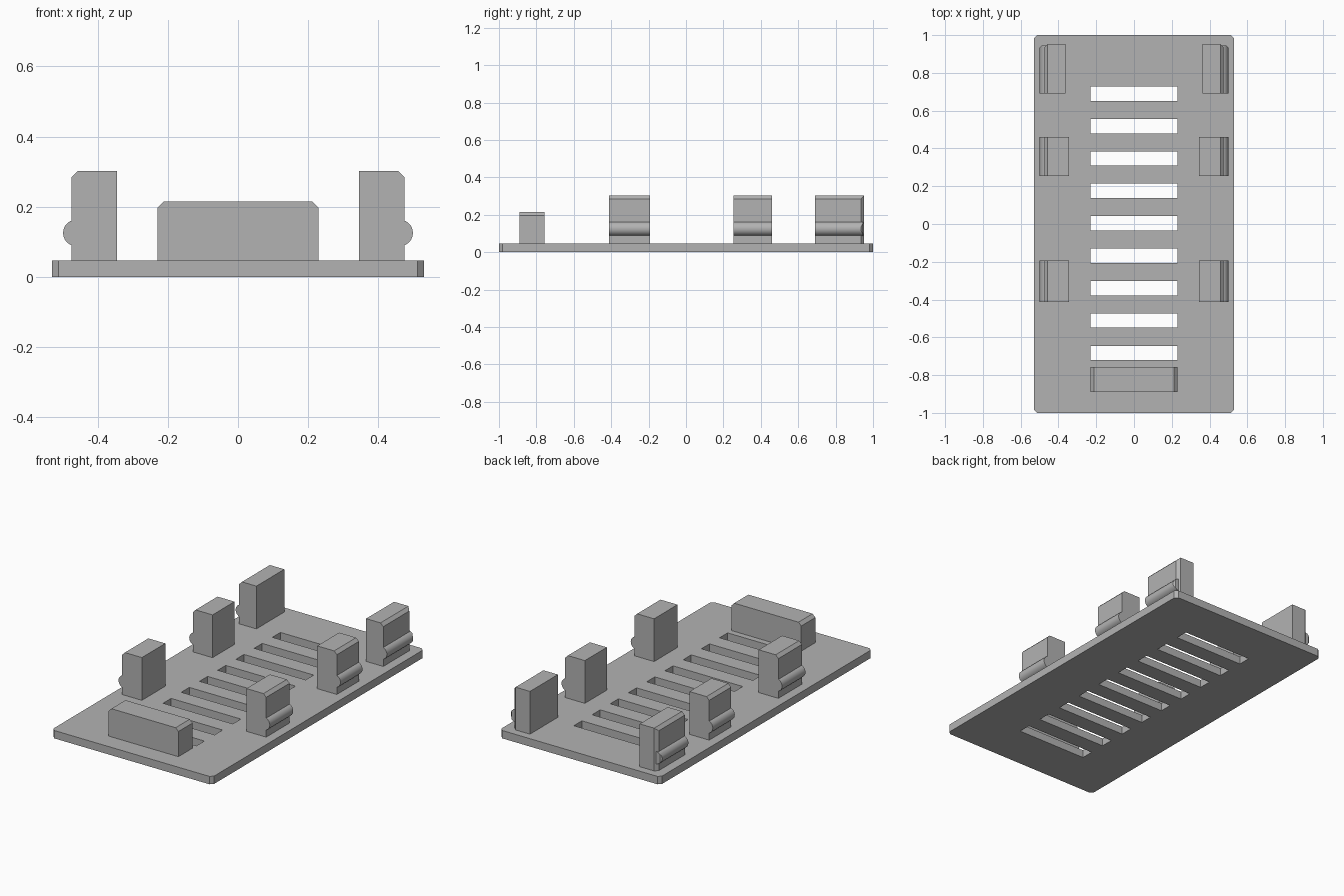
import bpy, bmesh, math
from mathutils import Vector

if "Cube" in bpy.data.objects:
    bpy.data.objects.remove(bpy.data.objects["Cube"])

grey = bpy.data.materials.new("plain grey")
grey.use_nodes = True
grey.diffuse_color = (0.45, 0.45, 0.45, 1)
grey.node_tree.nodes["Principled BSDF"].inputs["Base Color"].default_value = (0.45, 0.45, 0.45, 1)

BASE_TOP = 0.047
CHAMFER = 0.018


def prism(name, outline, offset, depth, cut=None):
    """Extrude a closed outline of 3D points; cut = (point, normal) trims one corner."""
    bm = bmesh.new()
    face = bm.faces.new([bm.verts.new(p) for p in outline])
    out = bmesh.ops.extrude_face_region(bm, geom=[face])
    moved = [v for v in out["geom"] if isinstance(v, bmesh.types.BMVert)]
    bmesh.ops.translate(bm, verts=moved, vec=Vector(offset) * depth)
    if cut:
        geom = bm.verts[:] + bm.edges[:] + bm.faces[:]
        bmesh.ops.bisect_plane(bm, geom=geom, plane_co=cut[0], plane_no=cut[1], clear_outer=True)
        bmesh.ops.holes_fill(bm, edges=[e for e in bm.edges if e.is_boundary])
    bmesh.ops.recalc_face_normals(bm, faces=bm.faces)
    mesh = bpy.data.meshes.new(name)
    bm.to_mesh(mesh)
    bm.free()
    mesh.materials.append(grey)
    obj = bpy.data.objects.new(name, mesh)
    bpy.context.collection.objects.link(obj)
    return obj


def activate(obj):
    bpy.ops.object.select_all(action="DESELECT")
    obj.select_set(True)
    bpy.context.view_layer.objects.active = obj


# Base plate with clipped corners
w, l, c = 0.53, 1.0, CHAMFER
quarter = [(w, l - c), (w - c, l)]
corners = quarter + [(-x, y) for x, y in reversed(quarter)]
corners += [(-x, -y) for x, y in corners]
plate = prism("base_plate", [(x, y, 0) for x, y in corners], (0, 0, 1), BASE_TOP)

# Row of vent slots cut through the plate
for i in range(9):
    y = 0.69 - i * 0.1716
    rect = [(-0.23, y - 0.038, -0.1), (0.23, y - 0.038, -0.1),
            (0.23, y + 0.038, -0.1), (-0.23, y + 0.038, -0.1)]
    cutter = prism("slot_cutter", rect, (0, 0, 1), 0.3)
    cutter.hide_render = True
    cut = plate.modifiers.new("slot", "BOOLEAN")
    cut.operation, cut.solver, cut.object = "DIFFERENCE", "EXACT", cutter
    activate(plate)
    bpy.ops.object.modifier_apply(modifier=cut.name)
    bpy.data.objects.remove(cutter)

# Stop block at the front end
hw, top = 0.23, 0.215
block = [(-hw, BASE_TOP), (hw, BASE_TOP), (hw, top - c), (hw - c, top), (c - hw, top), (-hw, top - c)]
prism("front_block", [(x, -0.89, z) for x, z in block], (0, 1, 0), 0.133)

# Snap clips: upright with a chamfered outer edge and a rounded catch
OUT, TOP = 0.475, 0.302
RADIUS, CATCH_X, CATCH_Z = 0.038, 0.461, 0.125
for clip, y0, y1, inner in [("front", -0.413, -0.192, 0.345),
                            ("middle", 0.253, 0.46, 0.345),
                            ("back", 0.69, 0.953, 0.362)]:
    for side, s in (("left", 1), ("right", -1)):
        body = [(inner, BASE_TOP), (OUT, BASE_TOP), (OUT, TOP - c), (OUT - c, TOP), (inner, TOP)]
        arc = [math.radians(-90 + 15 * k) for k in range(13)]
        catch = [(CATCH_X + RADIUS * math.cos(a), CATCH_Z + RADIUS * math.sin(a)) for a in arc]
        trim = catch_trim = None
        if clip == "back":
            trim = ((s * OUT, y1 - c, 0), (s, 1, 0))
            catch_trim = ((s * (CATCH_X + RADIUS), y1 - c, 0), (s, 1, 0))
        prism(f"{clip}_{side}_clip", [(s * x, y0, z) for x, z in body], (0, 1, 0), y1 - y0, trim)
        length = y1 - y0 - (0.008 if clip == "back" else 0)
        bump = prism(f"{clip}_{side}_catch", [(s * x, y0, z) for x, z in catch],
                     (0, 1, 0), length, catch_trim)
        activate(bump)
        bpy.ops.object.shade_smooth_by_angle(angle=math.radians(30))
